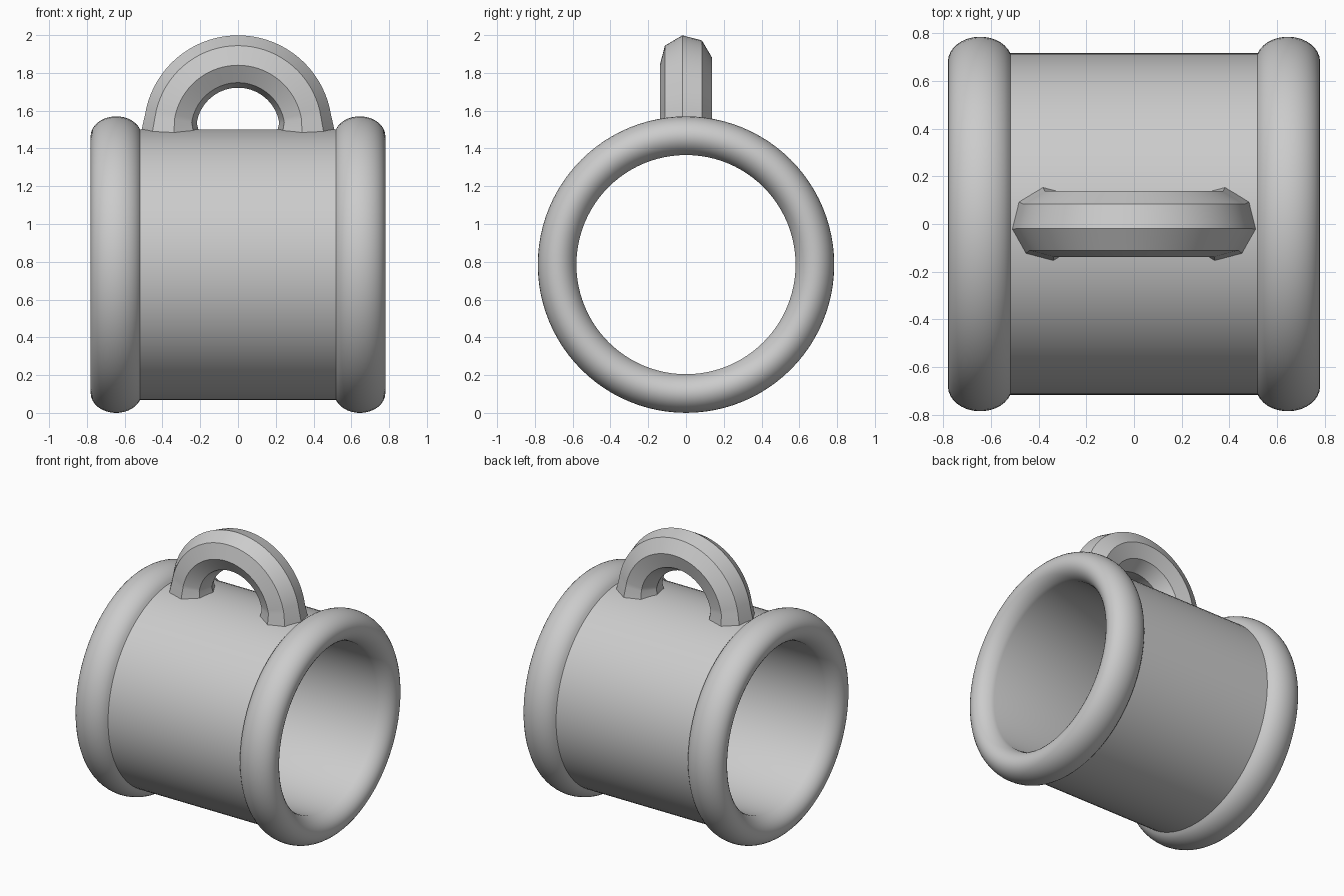
import bpy, bmesh, math
from mathutils import Matrix, Vector

cube = bpy.data.objects.get("Cube")
if cube:
    bpy.data.objects.remove(cube, do_unlink=True)

grey = bpy.data.materials.new("light grey")
grey.use_nodes = True
colour = (0.6, 0.6, 0.6, 1)
grey.diffuse_color = colour
grey.node_tree.nodes["Principled BSDF"].inputs["Base Color"].default_value = colour


def skin(name, rings, close_rings, angle):
    """Bridge a list of closed point rings into one smooth-shaded mesh."""
    bm = bmesh.new()
    rows = [[bm.verts.new(p) for p in ring] for ring in rings]
    n = len(rows[0])
    for i in range(len(rows) if close_rings else len(rows) - 1):
        a, b = rows[i], rows[(i + 1) % len(rows)]
        for j in range(n):
            k = (j + 1) % n
            bm.faces.new((a[j], a[k], b[k], b[j]))
    if not close_rings:
        bm.faces.new(rows[0])
        bm.faces.new(rows[-1])
    bmesh.ops.recalc_face_normals(bm, faces=bm.faces)
    mesh = bpy.data.meshes.new(name)
    bm.to_mesh(mesh)
    bm.free()
    mesh.materials.append(grey)
    obj = bpy.data.objects.new(name, mesh)
    bpy.context.collection.objects.link(obj)
    bpy.ops.object.select_all(action='DESELECT')
    obj.select_set(True)
    bpy.context.view_layer.objects.active = obj
    bpy.ops.object.shade_smooth_by_angle(angle=math.radians(angle))
    return obj


# Hollow barrel with a rounded rim at each end, turned around the x axis
AXIS_Z = 0.785
RIM_X, RIM_R, RIM_A, RIM_B = 0.645, 0.68, 0.135, 0.105
start, end, steps = math.radians(160), math.radians(-72), 22
half = []
for i in range(steps + 1):
    t = start + (end - start) * i / steps
    half.append((RIM_X + RIM_A * math.cos(t), RIM_R + RIM_B * math.sin(t)))
profile = half + [(-x, r) for x, r in reversed(half)]
SIDES = 96
turned = []
for i in range(SIDES):
    a = 2 * math.pi * i / SIDES
    turned.append([(x, r * math.sin(a), AXIS_Z + r * math.cos(a)) for x, r in profile])
skin("barrel_with_rims", turned, True, 35)

# Arched handle: eight-sided bar swept over a half circle, feet sunk in the barrel
ARCH_Z, ARCH_R, BAR_R = 1.5, 0.36, 0.14
section = [(BAR_R * math.cos(math.radians(-8 + 45 * k)),
            BAR_R * math.sin(math.radians(-8 + 45 * k))) for k in range(8)]


def bar_ring(angle, drop=0.0, flare=1.0):
    c, s = math.cos(angle), math.sin(angle)
    return [((ARCH_R + u * flare) * c, v * flare, ARCH_Z - drop + (ARCH_R + u * flare) * s)
            for u, v in section]


ARC = 40
arch = [bar_ring(0, 0.08, 1.14), bar_ring(0, 0.01, 1.1)]
arch += [bar_ring(math.pi * i / ARC) for i in range(2, ARC - 1)]
arch += [bar_ring(math.pi, 0.01, 1.1), bar_ring(math.pi, 0.08, 1.14)]
skin("handle", arch, False, 30)
